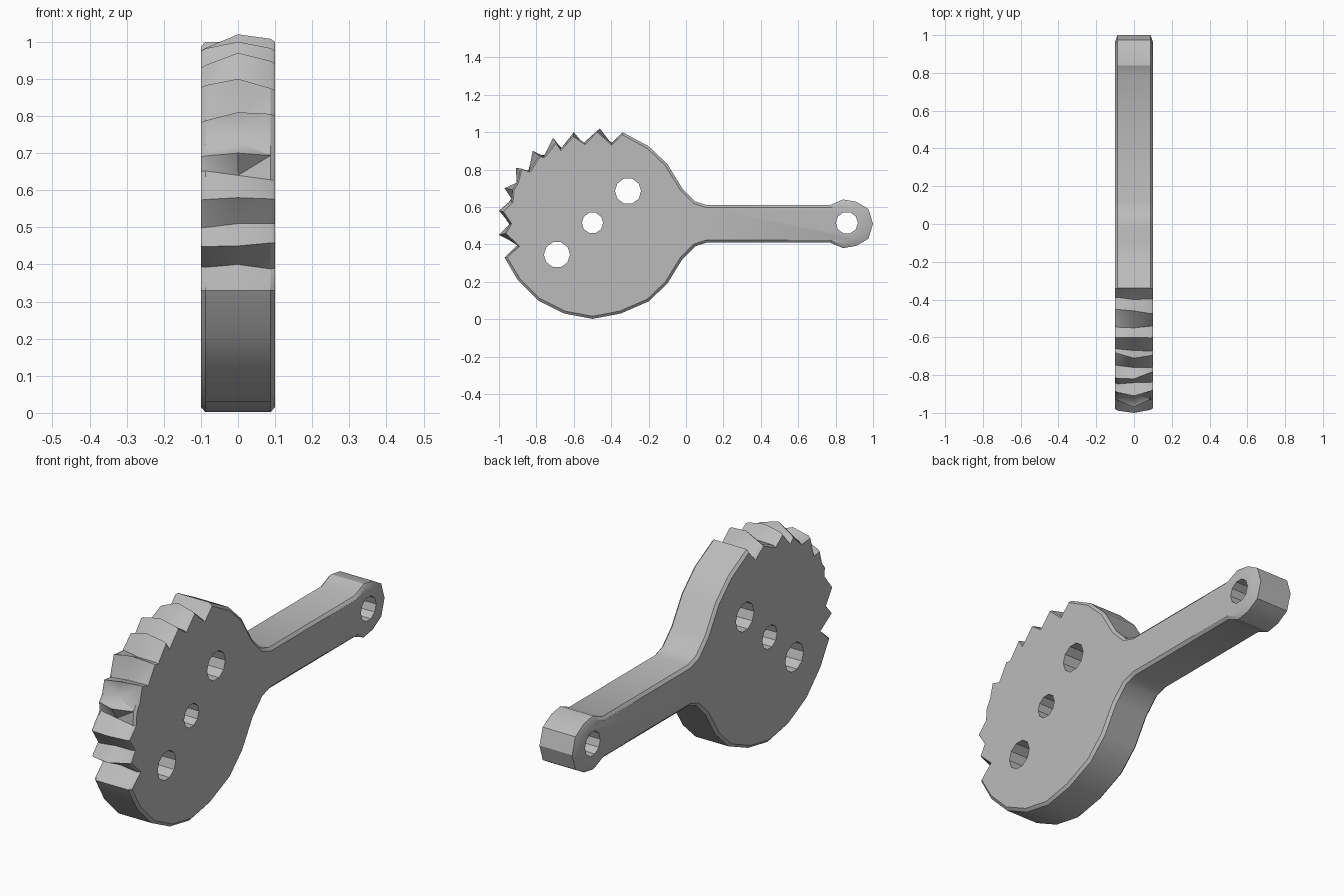
import bpy, bmesh, math, random
from mathutils import Vector

random.seed(4)
if "Cube" in bpy.data.objects:
    bpy.data.objects.remove(bpy.data.objects["Cube"], do_unlink=True)

metal = bpy.data.materials.new("grey_metal")
metal.use_nodes = True
metal.diffuse_color = (0.5, 0.5, 0.5, 1)
metal.node_tree.nodes["Principled BSDF"].inputs["Base Color"].default_value = (0.5, 0.5, 0.5, 1)

# Side profile (y, z): upper half of shoulder, handle and end knob, then mirrored
AXIS = 0.51
upper = [(-0.34, 1.0), (-0.2, 0.925), (-0.1, 0.83), (-0.02, 0.7), (0.05, 0.63), (0.11, 0.61),
         (0.77, 0.61), (0.84, 0.64), (0.91, 0.628), (0.975, 0.59)]
lower = [(y, 2 * AXIS - z) for y, z in reversed(upper[1:])]
belly = [(-0.35, 0.03), (-0.5, 0.002), (-0.65, 0.03), (-0.79, 0.1), (-0.9, 0.21), (-0.97, 0.33)]
smooth_part = upper + [(1.0, AXIS)] + lower + belly

# Teeth run up the front edge, as alternating valleys and tips
tips = [(-1.0, 0.45), (-1.0, 0.58), (-0.97, 0.7), (-0.91, 0.81), (-0.82, 0.9),
        (-0.71, 0.97), (-0.6, 1.0), (-0.46, 1.02)]
valleys = [(-0.9, 0.4), (-0.94, 0.51), (-0.93, 0.64), (-0.905, 0.73), (-0.84, 0.79),
           (-0.76, 0.87), (-0.67, 0.91), (-0.55, 0.94), (-0.4, 0.94)]
teeth = [valleys[0]]
for tip, valley in zip(tips, valleys[1:]):
    teeth += [tip, valley]
profile = [Vector(p) for p in smooth_part + teeth]
first_tooth = len(smooth_part)
hub = Vector((-0.5, 0.5))


def ring(inset, jag):
    """Profile moved inwards, with the teeth worn down unevenly."""
    pts = []
    n = len(profile)
    for i, p in enumerate(profile):
        d = (profile[(i + 1) % n] - profile[i - 1]).normalized()
        q = p.copy()
        if i >= first_tooth:
            is_tip = (i - first_tooth) % 2 == 1
            if jag:
                q += (hub - p) * (random.uniform(0.02, 0.09) if is_tip else 0.0)
                q += d * random.uniform(-0.015, 0.015)
            q += (hub - p).normalized() * inset * 0.6
        else:
            amount = inset * (2.5 if p.x > 0.9 else 1)
            q += Vector((d.y, -d.x)) * amount
        pts.append(q)
    return pts


# Body: loft rings across the thickness
bm = bmesh.new()
rings = []
worn = {s: ring(0, True) for s in (-1, 1)}
sections = [(-0.1, -1, 0.014), (-0.088, -1, 0), (0, 0, 0), (0.088, 1, 0), (0.1, 1, 0.014)]
for x, side, inset in sections:
    pts = worn[side] if side else ring(0, False)
    if inset:
        shrunk = ring(inset, False)
        pts = [a + b - p for a, b, p in zip(pts, shrunk, profile)]
    rings.append([bm.verts.new((x, p.x, p.y)) for p in pts])
count = len(profile)
tooth_faces = []
for a, b in zip(rings, rings[1:]):
    for i in range(count):
        j = (i + 1) % count
        f = bm.faces.new((a[i], a[j], b[j], b[i]))
        if i >= first_tooth - 1:
            tooth_faces.append(f)
bmesh.ops.triangulate(bm, faces=tooth_faces)
for cap in (rings[0], rings[-1]):
    bm.faces.new(cap)
bmesh.ops.recalc_face_normals(bm, faces=bm.faces)
mesh = bpy.data.meshes.new("toothed_paddle")
bm.to_mesh(mesh)
bm.free()
mesh.materials.append(metal)
paddle = bpy.data.objects.new("toothed_paddle", mesh)
bpy.context.collection.objects.link(paddle)

# Through holes: three in the disc and one in the handle knob
for y, z, r, sides in [(-0.69, 0.345, 0.07, 10), (-0.5, 0.515, 0.057, 10),
                       (-0.31, 0.685, 0.07, 10), (0.86, 0.515, 0.059, 10)]:
    bpy.ops.mesh.primitive_cylinder_add(vertices=sides, radius=r, depth=0.5, location=(0, y, z),
                                        rotation=(0, math.pi / 2, 0))
    cutter = bpy.context.object
    cutter.name = "hole_cutter"
    cutter.hide_render = True
    cutter.data.materials.append(metal)
    cut = paddle.modifiers.new("hole", "BOOLEAN")
    cut.operation = "DIFFERENCE"
    cut.solver = "EXACT"
    cut.object = cutter
    bpy.context.view_layer.objects.active = paddle
    bpy.ops.object.modifier_apply(modifier=cut.name)
    bpy.data.objects.remove(cutter, do_unlink=True)

# Smooth rim with crisp teeth
bpy.ops.object.select_all(action="DESELECT")
paddle.select_set(True)
bpy.context.view_layer.objects.active = paddle
bpy.ops.object.shade_smooth_by_angle(angle=math.radians(32))
